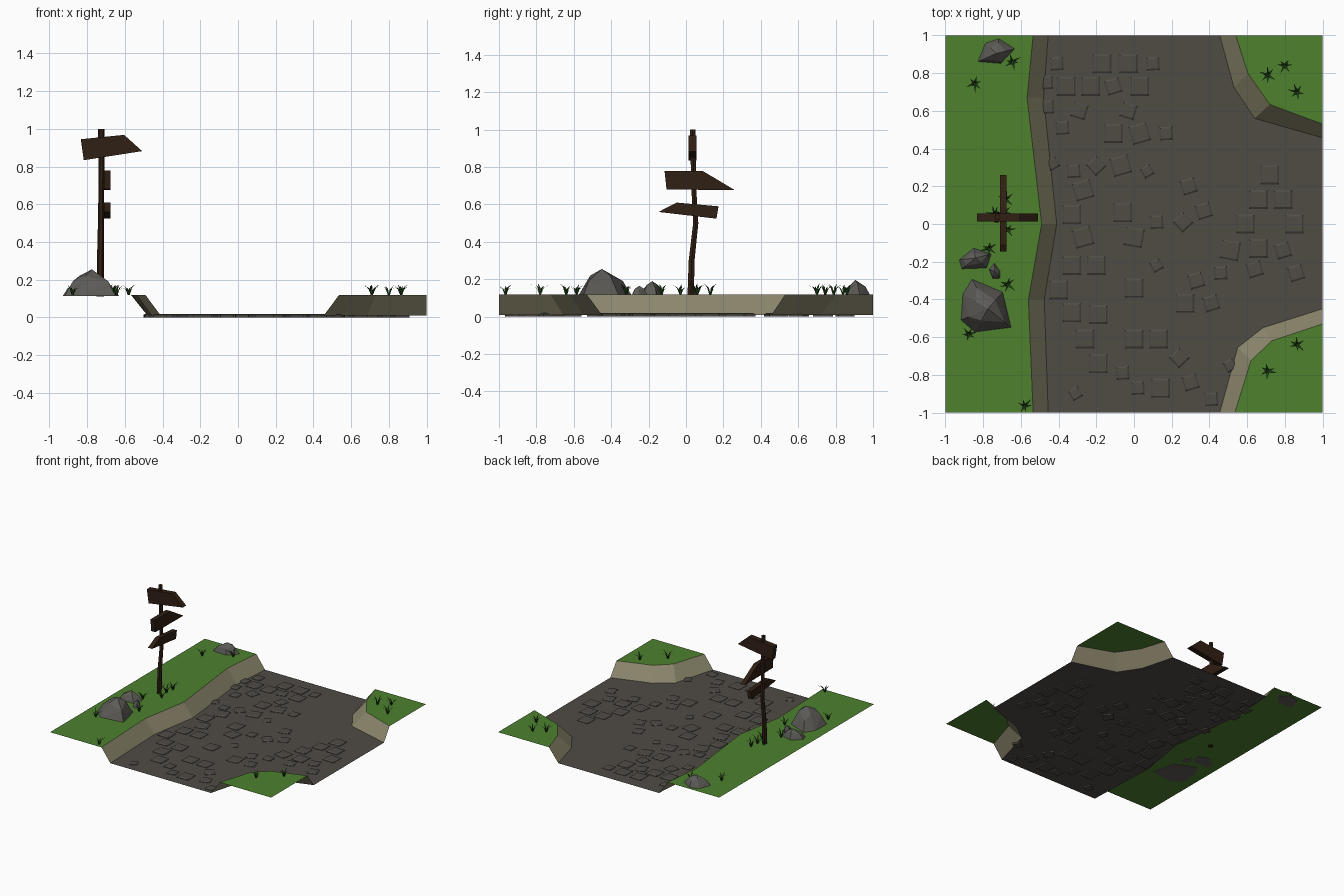
import bpy, bmesh, math, random
from mathutils import Vector

if "Cube" in bpy.data.objects:
    bpy.data.objects.remove(bpy.data.objects["Cube"])
random.seed(4)
TOP, ROAD = 0.118, 0.01


def mat(name, r, g, b):
    m = bpy.data.materials.new(name)
    m.diffuse_color = (r, g, b, 1)
    m.use_nodes = True
    m.node_tree.nodes["Principled BSDF"].inputs["Base Color"].default_value = m.diffuse_color
    return m


GRASS = mat("grass", .075, .22, .027)
BLADE = mat("blade", .02, .075, .012)
EARTH = mat("earth", .26, .24, .15)
PAVING = mat("paving", .08, .072, .06)
STONE = mat("stone", .11, .105, .095)
WOOD = mat("wood", .03, .014, .007)


def finish(name, bm, material, solid=True):
    if solid:
        bmesh.ops.recalc_face_normals(bm, faces=bm.faces[:])
    else:  # open sheets face upwards
        bm.normal_update()
        for f in bm.faces:
            if f.normal.z < 0:
                f.normal_flip()
    me = bpy.data.meshes.new(name)
    bm.to_mesh(me)
    bm.free()
    me.materials.append(material)
    ob = bpy.data.objects.new(name, me)
    bpy.context.collection.objects.link(ob)
    return ob


def loft(bm, rings, caps=True):
    vs = [[bm.verts.new(p) for p in r] for r in rings]
    n = len(vs[0])
    for a, b in zip(vs, vs[1:]):
        for i in range(n):
            j = (i + 1) % n
            bm.faces.new((a[i], a[j], b[j], b[i]))
    if caps:
        bm.faces.new(vs[0][::-1])
        bm.faces.new(vs[-1])


def flat(name, pts, z, material):
    bm = bmesh.new()
    bm.faces.new([bm.verts.new((x, y, z)) for x, y in pts])
    finish(name, bm, material, False)


def bank(name, top, bottom, corners):
    flat(name + "_grass", top + corners, TOP, GRASS)
    bm = bmesh.new()
    t = [bm.verts.new((x, y, TOP)) for x, y in top]
    b = [bm.verts.new((x, y, ROAD)) for x, y in bottom]
    for i in range(len(t) - 1):
        bm.faces.new((b[i], b[i + 1], t[i + 1], t[i]))
    finish(name + "_slope", bm, EARTH, False)


# Raised grass banks and the road between them
left_b = [(-.455, 1), (-.48, .67), (-.41, 0), (-.476, -.4), (-.455, -1)]
front_b = [(.455, -1), (.55, -.655), (.685, -.55), (1, -.45)]
back_b = [(1, .457), (.64, .56), (.53, .725), (.455, 1)]
bank("left_bank", [(-.535, 1), (-.567, .67), (-.49, 0), (-.56, -.4), (-.535, -1)],
     left_b, [(-1, -1), (-1, 1)])
bank("front_right_bank", [(.535, -1), (.62, -.725), (.73, -.62), (1, -.53)],
     front_b, [(1, -1)])
bank("back_right_bank", [(1, .53), (.72, .634), (.604, .80), (.54, 1)],
     back_b, [(1, 1)])
flat("road", left_b + front_b + back_b, ROAD, PAVING)


# Paving stones: bevelled square slabs set in the road
def slabs(name, size, angle, pts):
    bm = bmesh.new()
    for x, y in pts:
        rings = []
        for h, z in ((size / 2, 0), (size / 2, .013), (size / 2 - .009, .019)):
            rings.append([(x + h * 1.414 * math.cos(math.radians(angle + 45 + 90 * k)),
                           y + h * 1.414 * math.sin(math.radians(angle + 45 + 90 * k)), z)
                          for k in range(4)])
        loft(bm, rings)
    finish(name, bm, PAVING)


slabs("large_slabs", .1, 0, [
    (-.17, .85), (-.03, .85), (-.36, .73), (-.23, .73), (.03, .73), (-.11, .48),
    (-.33, .05), (-.06, .06), (-.33, -.22), (-.20, -.22), (-.40, -.35), (0, -.34),
    (-.33, -.47), (-.19, -.48), (-.26, -.61), (0, -.61), (.13, -.61), (-.19, -.74),
    (.14, -.87), (.72, .26), (.66, .13), (.79, .13), (.59, 0), (.85, 0), (.66, -.13),
    (.27, -.42)])
slabs("large_slabs_turned", .1, 16, [(.03, .48), (-.07, .31), (-.27, .18), (-.27, -.07)])
slabs("large_slabs_back_turned", .1, -10, [(0, -.07), (.51, -.14)])
slabs("medium_slabs", .08, 17, [
    (-.11, .73), (.29, .20), (.37, .07), (.79, -.14), (.64, -.24), (.86, -.26),
    (.33, -.30), (.41, -.42), (.30, -.84)])
slabs("medium_slabs_back_turned", .08, -17, [(-.29, .6), (-.03, .6)])
slabs("medium_slabs_diagonal", .08, 43, [(-.2, .31), (.26, .01), (.24, -.71)])
slabs("small_slabs", .07, 3, [
    (-.41, .85), (.10, .85), (.17, .48), (-.38, .51), (.02, -.87), (.46, -.26),
    (.41, -.93), (-.32, .28), (.12, .01), (-.06, -.79), (-.465, .75), (-.46, .62)])
slabs("small_slabs_turned", .06, 30, [
    (.07, .28), (.12, -.22), (-.31, -.90), (-.43, .32), (.51, -.75)])

# Signpost: slightly crooked six-sided post
bm = bmesh.new()
path = [(-.73, .025, .11, .02), (-.73, .03, .3, .018), (-.727, .052, .5, .016),
        (-.725, .042, .68, .015), (-.725, .035, 1.0, .017)]
loft(bm, [[(x + r * math.cos(k * math.pi / 3), y + r * math.sin(k * math.pi / 3), z)
           for k in range(6)] for x, y, z, r in path])
finish("post", bm, WOOD)


# Pointed boards, drawn as a profile and given thickness
def board(name, pts, lo, hi, along_x):
    bm = bmesh.new()
    loft(bm, [[(u, d, z) if along_x else (d, u, z) for u, z in pts] for d in (lo, hi)])
    finish(name, bm, WOOD)


board("top_board", [(-.834, .945), (-.604, .968), (-.508, .882), (-.818, .834)],
      .013, .056, True)
board("middle_board", [(-.115, .78), (.088, .78), (.26, .677), (-.104, .68)],
      -.712, -.675, False)
board("lower_board", [(-.147, .56), (-.05, .61), (.174, .59), (.163, .524)],
      -.712, -.675, False)


# Rocks: hull of a ground outline, a narrower shoulder and a peak
def rock(name, outline, peak):
    bm = bmesh.new()
    p = Vector(peak)
    for i, (x, y) in enumerate(outline):
        b = Vector((x, y, TOP - .005))
        bm.verts.new(b)
        s = b.lerp(p, .3 + .2 * (i % 2))
        s.z = b.z + (p.z - b.z) * (.55 + .2 * (i % 2))
        bm.verts.new(s)
    bm.verts.new(p)
    bmesh.ops.convex_hull(bm, input=bm.verts[:])
    finish(name, bm, STONE)


rock("large_rock", [(-.86, -.29), (-.695, -.36), (-.65, -.55), (-.845, -.575),
                    (-.92, -.51), (-.91, -.37)], (-.775, -.45, .255))
rock("side_rock", [(-.93, -.19), (-.85, -.126), (-.754, -.158), (-.78, -.235),
                   (-.915, -.24)], (-.84, -.18, .19))
rock("pebble", [(-.77, -.24), (-.74, -.205), (-.71, -.25), (-.71, -.29),
                (-.75, -.29)], (-.74, -.25, .165))
rock("back_rock", [(-.83, .86), (-.79, .96), (-.716, .985), (-.63, .93),
                   (-.706, .85)], (-.73, .905, .197))

# Grass tufts: outward-bending tapered blades
bm = bmesh.new()
for x, y in [(-.845, .745), (-.645, .86), (.71, .79), (.80, .84), (.865, .70),
             (.71, -.78), (.865, -.64), (-.58, -.965), (-.877, -.585), (-.67, -.32),
             (-.77, -.13), (-.68, .13), (-.74, .05), (-.67, -.03), (-.69, .06)]:
    start = random.uniform(0, 6.28)
    for k in range(6):
        a = start + k * math.pi / 3 + random.uniform(-.25, .25)
        s = random.uniform(.75, 1.15)
        out, side = Vector((math.cos(a), math.sin(a), 0)), Vector((-math.sin(a), math.cos(a), 0))
        root = Vector((x, y, TOP))
        v = [bm.verts.new(root + out * r * s + side * w + Vector((0, 0, z * s)))
             for r, w, z in ((.003, -.005, 0), (.003, .005, 0), (.018, .005, .035),
                             (.018, -.005, .035), (.045, 0, .052))]
        bm.faces.new(v[:4])
        bm.faces.new((v[3], v[2], v[4]))
finish("grass_tufts", bm, BLADE, False)
